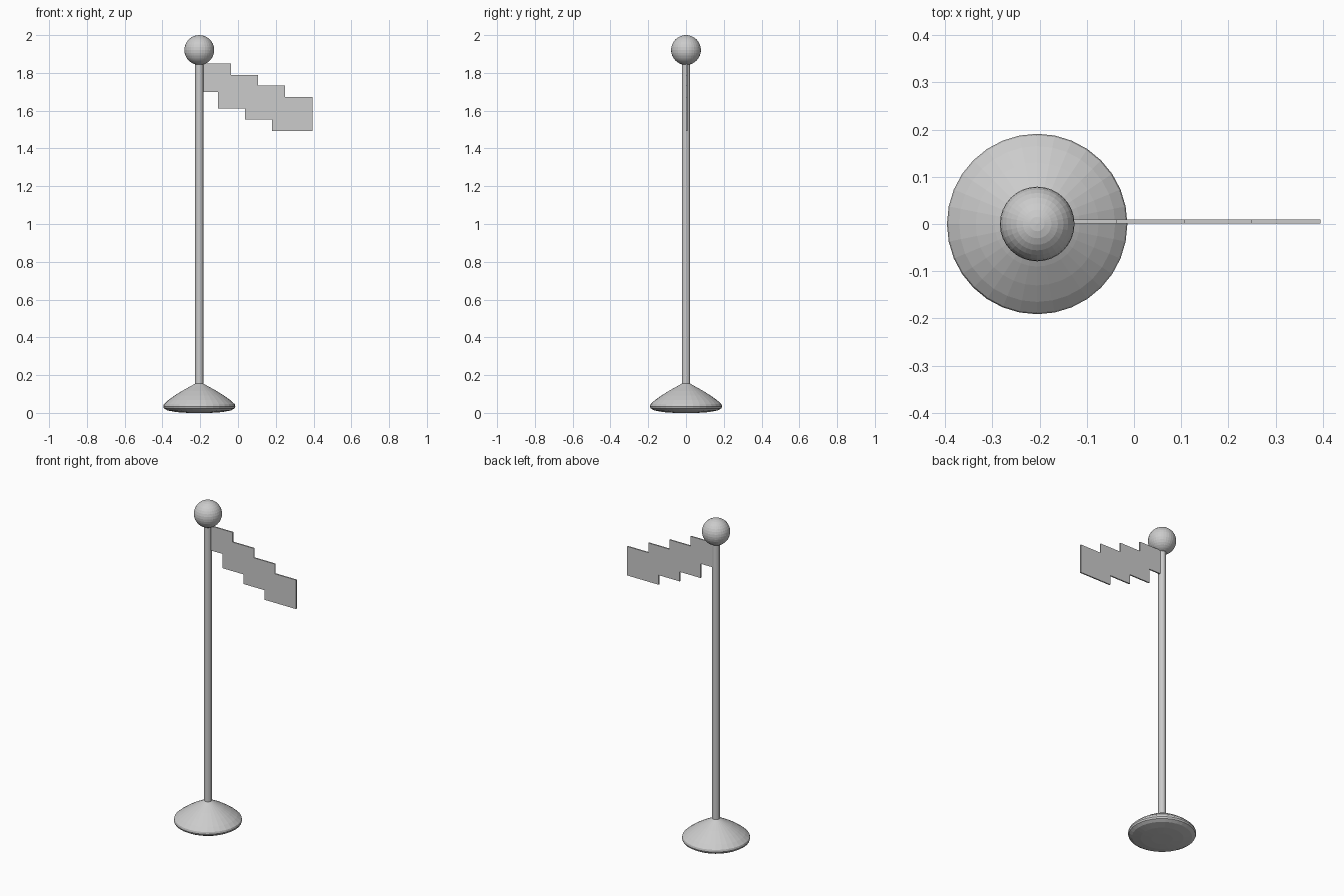
import bpy, bmesh
from math import cos, sin, tau

if "Cube" in bpy.data.objects:
    bpy.data.objects.remove(bpy.data.objects["Cube"])

PX = -0.205  # pole axis


def finish(name, bm):
    bmesh.ops.recalc_face_normals(bm, faces=bm.faces)
    me = bpy.data.meshes.new(name)
    bm.to_mesh(me)
    bm.free()
    ob = bpy.data.objects.new(name, me)
    bpy.context.collection.objects.link(ob)
    return ob


def lathe(name, profile, segs):
    """Closed solid of revolution about the pole axis from (radius, z) points."""
    bm = bmesh.new()
    rings = [[bm.verts.new((PX + r * cos(tau * i / segs), r * sin(tau * i / segs), z))
              for i in range(segs)] for r, z in profile]
    for a, b in zip(rings, rings[1:]):
        for i in range(segs):
            j = (i + 1) % segs
            bm.faces.new((a[i], a[j], b[j], b[i]))
    bm.faces.new(rings[0])
    bm.faces.new(rings[-1])
    return finish(name, bm)


# weighted foot: shallow underside, narrow rim, flared dome top
lathe("base", [(0.06, 0.0), (0.12, 0.004), (0.168, 0.013), (0.187, 0.024), (0.191, 0.034),
               (0.188, 0.046), (0.165, 0.067), (0.13, 0.092), (0.09, 0.117),
               (0.05, 0.139), (0.022, 0.155)], 32)

# pole
lathe("pole", [(0.022, 0.10), (0.022, 1.88)], 16)

# ball finial
bpy.ops.mesh.primitive_uv_sphere_add(segments=32, ring_count=16, radius=0.079,
                                     location=(PX, 0, 1.921))
bpy.context.object.name = "finial_ball"

# stepped flag: one thin outline, extruded in y
outline = [(-0.2, 1.85), (-0.037, 1.85), (-0.037, 1.79), (0.107, 1.79), (0.107, 1.732),
           (0.25, 1.732), (0.25, 1.672), (0.395, 1.672), (0.395, 1.493), (0.18, 1.493),
           (0.18, 1.552), (0.037, 1.552), (0.037, 1.611), (-0.106, 1.611),
           (-0.106, 1.699), (-0.2, 1.699)]
bm = bmesh.new()
face = bm.faces.new([bm.verts.new((x, 0.001, z)) for x, z in outline])
ext = bmesh.ops.extrude_face_region(bm, geom=[face])
bmesh.ops.translate(bm, vec=(0, 0.008, 0),
                    verts=[v for v in ext["geom"] if isinstance(v, bmesh.types.BMVert)])
finish("flag", bm)
